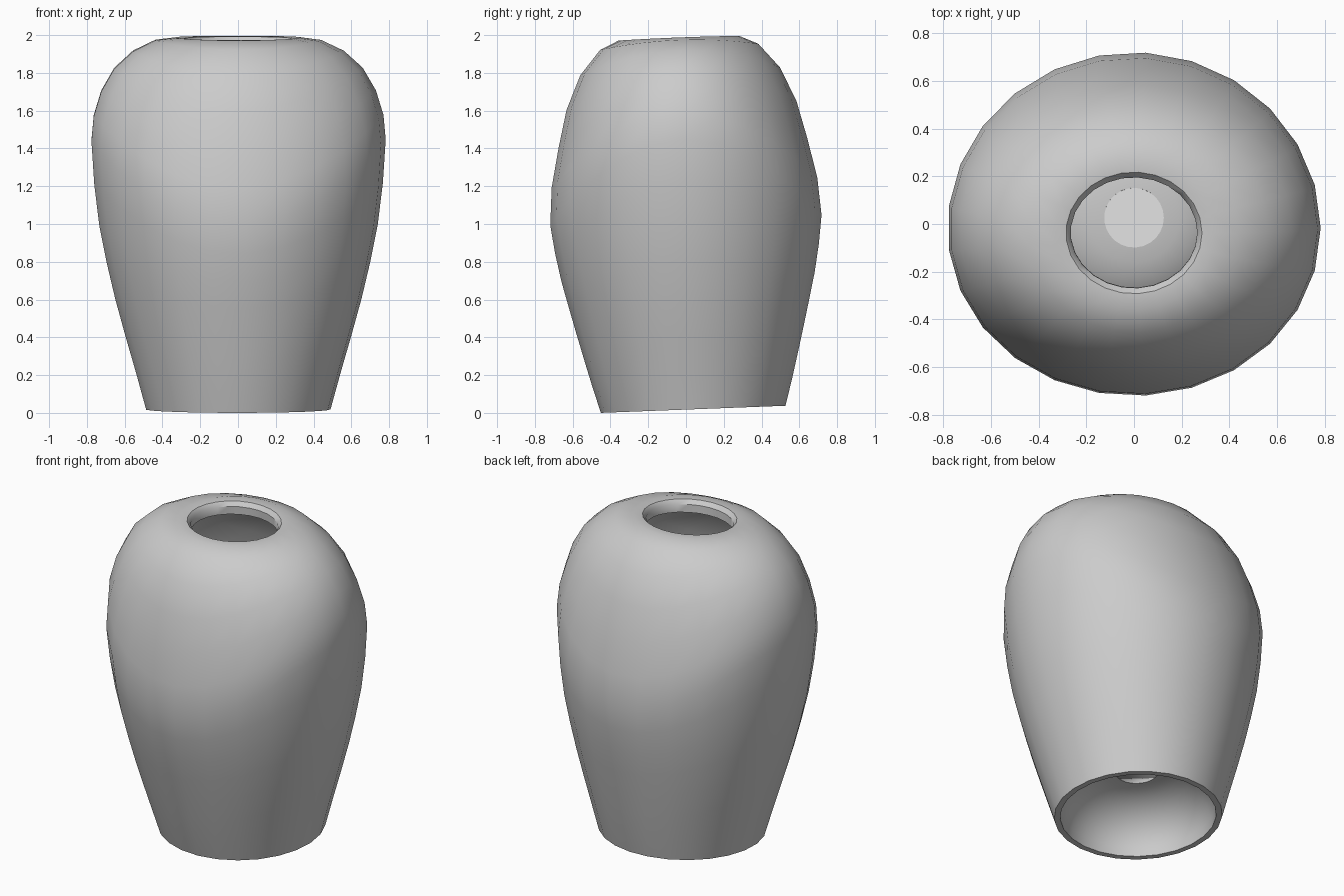
import bpy, bmesh, math
from mathutils import Matrix, Vector

cube = bpy.data.objects.get("Cube")
if cube:
    bpy.data.objects.remove(cube)

SEGMENTS = 25
TILT = Matrix.Translation((0, 0.038, 0.019)) @ Matrix.Rotation(math.radians(2.2), 4, 'X')


def material(name, color, glow=0):
    m = bpy.data.materials.new(name)
    m.use_nodes = True
    m.diffuse_color = color
    node = m.node_tree.nodes["Principled BSDF"]
    node.inputs["Base Color"].default_value = color
    node.inputs["Roughness"].default_value = 0.6
    node.inputs["Emission Color"].default_value = color
    node.inputs["Emission Strength"].default_value = glow
    return m


def loft(name, side, front, mat, close=False, cap=False):
    """Sweep a profile round z, blending from the side to the front outline."""
    bm = bmesh.new()
    rings = []
    for (rx, zx), (ry, zy) in zip(side, front):
        ring = []
        for i in range(SEGMENTS):
            a = math.tau * i / SEGMENTS
            c, s = math.cos(a), math.sin(a)
            ring.append(bm.verts.new((rx * c, ry * s, zx * c * c + zy * s * s)))
        rings.append(ring)
    pairs = list(zip(rings, rings[1:]))
    if close:
        pairs.append((rings[-1], rings[0]))
    for low, high in pairs:
        for i in range(SEGMENTS):
            j = (i + 1) % SEGMENTS
            bm.faces.new((low[i], low[j], high[j], high[i]))
    if cap:
        bm.faces.new(rings[-1])
    bmesh.ops.recalc_face_normals(bm, faces=bm.faces)
    bm.transform(TILT)
    mesh = bpy.data.meshes.new(name)
    bm.to_mesh(mesh)
    bm.free()
    mesh.materials.append(mat)
    obj = bpy.data.objects.new(name, mesh)
    bpy.context.collection.objects.link(obj)
    bpy.ops.object.select_all(action='DESELECT')
    obj.select_set(True)
    bpy.context.view_layer.objects.active = obj
    bpy.ops.object.shade_smooth_by_angle(angle=math.radians(40))
    return obj


grey = material("matte grey", (0.6, 0.6, 0.6, 1))
white = material("glowing white", (1, 1, 1, 1), 1)

# Shade outline: lower body, saddle-shaped widest ring, rounded shoulder, rolled lip
side = [(.49, 0), (.545, .2), (.60, .39), (.655, .59), (.70, .78), (.74, .98),
        (.767, 1.2), (.782, 1.43), (.77, 1.56), (.73, 1.69), (.66, 1.81),
        (.56, 1.90), (.44, 1.957), (.33, 1.97), (.285, 1.965), (.265, 1.94)]
front = [(.49, 0), (.53, .14), (.567, .28), (.603, .42), (.638, .56), (.672, .7),
         (.70, .85), (.72, 1.0), (.705, 1.2), (.66, 1.41), (.61, 1.61),
         (.53, 1.79), (.42, 1.92), (.32, 1.966), (.255, 1.965), (.232, 1.94)]


# Inner wall follows the outline a little inside, below the lip
def inner(outline):
    wall = [(r - .035, z if z == 0 else z - .035) for r, z in outline[:-2]]
    return [(outline[-1][0], 1.89)] + wall[::-1]


loft("lamp_shade", side + inner(side), front + inner(front), grey, close=True)

# Domed reflector inside the lower opening
dome = [(.125 + .33 * math.cos(t), .3 * math.sin(t))
        for t in (math.pi / 2 * k / 8 for k in range(9))]
loft("reflector", dome, dome, grey)

# Light disc at the middle of the reflector
disc = [(.125, .296), (.125, .304)]
lamp = loft("light_disc", disc, disc, white, cap=True)
bm = bmesh.new()
bm.from_mesh(lamp.data)
bmesh.ops.holes_fill(bm, edges=[e for e in bm.edges if e.is_boundary])
bmesh.ops.recalc_face_normals(bm, faces=bm.faces)
bm.to_mesh(lamp.data)
bm.free()
